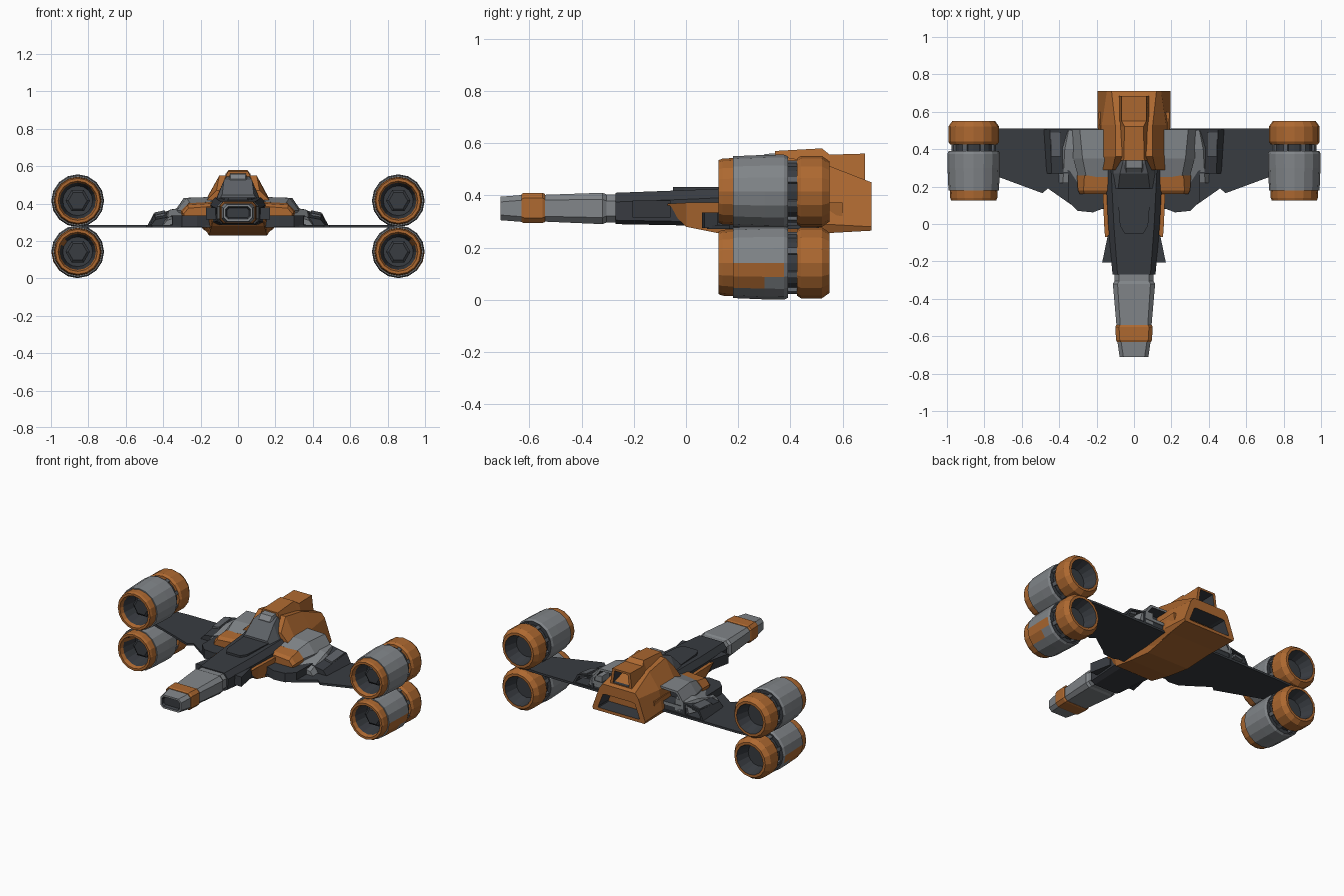
import bpy, bmesh
from math import sin, cos, pi

COL = {"orange": (0.42, 0.14, 0.03, 1), "grey": (0.22, 0.235, 0.25, 1),
       "steel": (0.11, 0.12, 0.135, 1), "dark": (0.04, 0.045, 0.053, 1)}
MATS = {}
for n, c in COL.items():
    MATS[n] = bpy.data.materials.new(n)
    MATS[n].diffuse_color = c
NAMES = list(COL)


def loft(name, rings, cols, mirror=False, recolor=None):
    """Skin a list of equal-length rings and cap both ends; one colour per segment."""
    if isinstance(cols, str):
        cols = [cols] * (len(rings) - 1)
    bm = bmesh.new()
    vr = [[bm.verts.new(p) for p in r] for r in rings]
    n = len(vr[0])
    for a, b, c in zip(vr, vr[1:], cols):
        for i in range(n):
            f = bm.faces.new((a[i], a[(i + 1) % n], b[(i + 1) % n], b[i]))
            f.material_index = NAMES.index(c)
    bm.faces.new(vr[0]).material_index = NAMES.index(cols[0])
    bm.faces.new(vr[-1]).material_index = NAMES.index(cols[-1])
    bmesh.ops.recalc_face_normals(bm, faces=bm.faces)
    bm.normal_update()
    if recolor:
        recolor(bm)
    me = bpy.data.meshes.new(name)
    bm.to_mesh(me)
    bm.free()
    for k in NAMES:
        me.materials.append(MATS[k])
    ob = bpy.data.objects.new(name, me)
    bpy.context.collection.objects.link(ob)
    if mirror:
        ob.modifiers.new("mirror", "MIRROR").use_mirror_merge = False
    return ob


def hull(name, stations, cols):
    """Symmetric body: each station is (y, right-hand half profile of (x, z))."""
    rings = [[(x, y, z) for x, z in h] + [(-x, y, z) for x, z in reversed(h)]
             for y, h in stations]
    return loft(name, rings, cols)


def pod(name, stations, cols):
    """Side body with closed (x, z) sections, mirrored across the ship."""
    return loft(name, [[(x, y, z) for x, z in s] for y, s in stations], cols, True)


def prism(name, plan, z0, z1, col, mirror=True):
    return loft(name, [[(x, y, z) for x, y in plan] for z in (z0, z1)], col, mirror)


def lathe(name, prof, cols, cx, cz, sides=16, recolor=None):
    rings = [[(cx + r * cos(2 * pi * i / sides), y, cz + r * sin(2 * pi * i / sides))
              for i in range(sides)] for y, r in prof]
    return loft(name, rings, cols, True, recolor)


def octo(w, z0, z1, c):
    return [(w - c, z0), (w, z0 + c), (w, z1 - c), (w - c, z1)]


# Nose: recessed tip, orange band, tapering grey section and collar
hull("nose_tip", [(-.695, octo(.06, .325, .375, .012)), (-.71, octo(.066, .317, .383, .014)),
                  (-.71, octo(.077, .305, .395, .02)), (-.62, octo(.09, .298, .402, .02))],
     ["dark", "grey", "grey"])
hull("nose_band", [(-.63, octo(.092, .298, .405, .02)), (-.62, octo(.096, .294, .41, .02)),
                   (-.55, octo(.1, .294, .41, .02)), (-.54, octo(.095, .298, .405, .02))], "orange")
hull("nose_section", [(-.55, octo(.093, .3, .402, .02)), (-.32, octo(.113, .29, .41, .025)),
                      (-.305, octo(.104, .296, .404, .025)), (-.26, octo(.104, .296, .404, .025))], "grey")

# Dark fuselage with raised deck and side blocks
hull("fuselage", [(-.27, [(.085, .29), (.112, .305), (.115, .375), (.088, .41)]),
                  (0, [(.1, .285), (.135, .3), (.138, .385), (.108, .42)]),
                  (.34, [(.1, .285), (.15, .3), (.155, .4), (.125, .435)])], "dark")
prism("deck_plate", [(-.05, -.05), (.05, -.05), (.075, -.01), (.1, .3), (-.1, .3), (-.075, -.01)],
      .405, .432, "dark", False)
prism("side_block", [(.1, -.205), (.17, -.205), (.14, -.06), (.1, -.06)], .315, .38, "dark")

# Orange belly keel and hollow tail shell
hull("belly_keel", [(-.07, [(.125, .352), (.155, .368)]), (0, [(.14, .28), (.16, .372)]),
                    (.15, [(.15, .25), (.166, .372)]), (.32, [(.155, .228), (.178, .372)]),
                    (.6, [(.175, .262), (.19, .372)])], "orange")
opening = [(.15, .285), (.153, .292), (.118, .38), (.1, .385)]
hull("tail_shell", [(.29, [(.15, .25), (.175, .32), (.165, .42), (.115, .47)]),
                    (.36, [(.155, .24), (.183, .31), (.17, .42), (.1, .55)]),
                    (.53, [(.175, .255), (.195, .29), (.172, .42), (.1, .52)]),
                    (.71, [(.19, .265), (.195, .28), (.145, .42), (.12, .45)]),
                    (.71, opening), (.58, opening)],
     ["orange"] * 4 + ["dark"])
# Spine box on the tail with open rear end
hull("tail_spine", [(.34, [(.085, .5), (.055, .57)]), (.52, [(.08, .5), (.05, .58)]),
                    (.55, [(.082, .49), (.066, .556)]), (.685, [(.082, .44), (.066, .56)]),
                    (.685, [(.06, .465), (.048, .547)]), (.57, [(.06, .48), (.048, .545)])],
     ["orange"] * 4 + ["dark"])

# Cockpit
hull("canopy", [(.19, [(.1, .425), (.085, .445)]), (.27, [(.115, .425), (.075, .525)]),
                (.33, [(.115, .43), (.06, .545)]), (.38, [(.1, .43), (.06, .545)])], "steel")
hull("canopy_cap", [(.275, [(.05, .51), (.04, .53)]), (.3, [(.055, .51), (.042, .558)]),
                    (.36, [(.055, .51), (.042, .563)])], "grey")

# Wings and thick wing roots
prism("wing", [(.12, .08), (.3, .08), (.36, .12), (.46, .19), (.49, .165), (.72, .25),
               (.86, .3), (.86, .5), (.72, .51), (.12, .51)], .272, .286, "dark")
prism("wing_root", [(.12, .1), (.22, .062), (.3, .07), (.35, .12), (.36, .5), (.12, .5)],
      .275, .335, "dark")

# Shoulder housings: orange intake lip, grey cover, fairing and outer pod
pod("intake_lip", [(.16, [(.14, .32), (.285, .32), (.29, .345), (.265, .375), (.14, .385)]),
                   (.18, [(.14, .32), (.295, .32), (.3, .355), (.27, .392), (.14, .4)]),
                   (.26, [(.14, .32), (.3, .32), (.305, .36), (.265, .402), (.14, .41)])], "orange")
pod("shoulder_cover", [(.25, [(.14, .32), (.29, .32), (.298, .36), (.255, .4), (.14, .41)]),
                       (.35, [(.14, .32), (.32, .32), (.325, .365), (.275, .43), (.14, .435)]),
                       (.505, [(.14, .32), (.338, .32), (.338, .36), (.29, .43), (.14, .435)]),
                       (.505, [(.16, .34), (.322, .34), (.322, .358), (.28, .415), (.16, .42)]),
                       (.42, [(.16, .34), (.322, .34), (.322, .358), (.28, .415), (.16, .42)])],
    ["grey", "grey", "grey", "dark"])
pod("shoulder_fairing", [(.22, [(.27, .29), (.4, .285), (.38, .31), (.27, .345)]),
                         (.4, [(.27, .3), (.41, .3), (.37, .365), (.27, .382)]),
                         (.5, [(.27, .3), (.37, .3), (.35, .37), (.27, .38)])], "grey")
pod("outer_pod", [(.27, [(.33, .28), (.47, .28), (.44, .315), (.33, .335)]),
                  (.505, [(.33, .28), (.485, .28), (.45, .347), (.33, .368)]),
                  (.505, [(.345, .292), (.465, .292), (.44, .337), (.345, .355)]),
                  (.42, [(.345, .292), (.465, .292), (.44, .337), (.345, .355)])], "dark")
pod("pod_panel", [(.36, [(.39, .32), (.445, .31), (.443, .338), (.39, .35)]),
                  (.49, [(.39, .33), (.448, .32), (.446, .352), (.39, .364)])], "steel")

# Engines: intake ring, grey casing, dark neck and hollow orange nozzle
PROFILE = [(.25, .08), (.15, .097), (.125, .105), (.125, .12), (.14, .126), (.18, .128),
           (.18, .135), (.3, .14), (.375, .141), (.39, .134), (.39, .11), (.425, .11),
           (.425, .126), (.44, .136), (.52, .136), (.55, .115), (.55, .098), (.46, .075)]
SEG = ["dark", "orange", "orange", "orange", "orange"] + ["grey"] * 4 + ["dark"] * 2 \
    + ["orange"] * 5 + ["dark"]


def side_panel(bm):
    # orange panel on the outer flank of the casing
    for f in bm.faces:
        c = f.calc_center_median()
        if .18 < c.y < .38 and f.normal.x > .95 and c.z < .16 and c.x > .95:
            f.material_index = NAMES.index("orange")
        if .18 < c.y < .3 and abs(f.normal.z + .55) < .05 and c.x > .9:
            f.material_index = NAMES.index("orange")


for tag, cz in (("upper", .415), ("lower", .142)):
    lathe(tag + "_engine", PROFILE, SEG, .857, cz, 16, side_panel if tag == "lower" else None)
    lathe(tag + "_engine_hub", [(.2, .05), (.21, .065), (.26, .065)], "dark", .857, cz, 6)
    # struts around the neck
    for k in range(8):
        a = 2 * pi * (k + .5) / 8
        ring = [(r * cos(a + d), r * sin(a + d)) for r, d in
                ((.1, -.1), (.124, -.1), (.124, .1), (.1, .1))]
        pod(tag + "_neck_strut", [(y, [(.857 + x, cz + z) for x, z in ring])
                                  for y in (.385, .43)], "steel")
